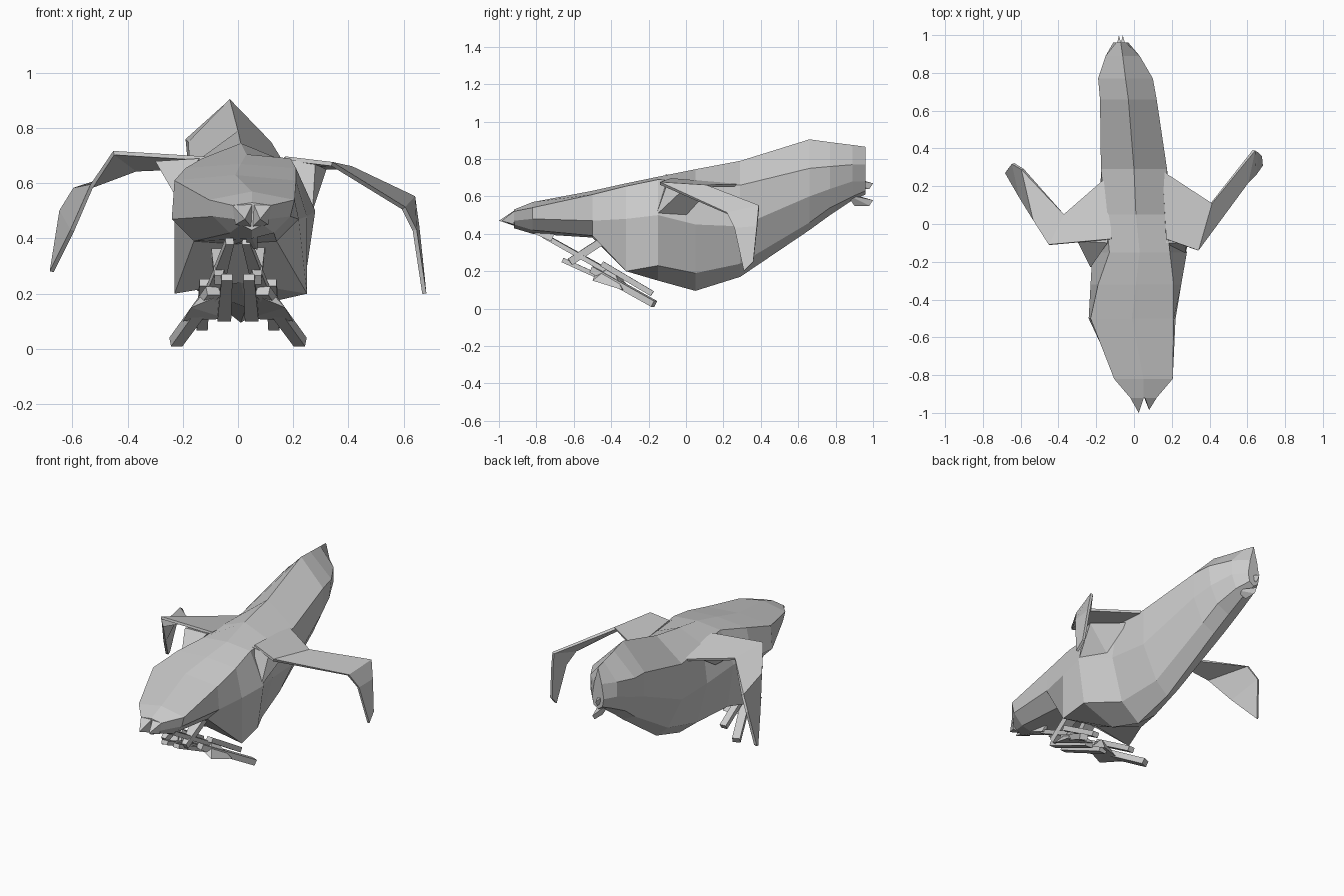
import bpy, bmesh
from mathutils import Vector


def make(name, bm):
    bmesh.ops.recalc_face_normals(bm, faces=bm.faces)
    me = bpy.data.meshes.new(name)
    bm.to_mesh(me)
    bm.free()
    ob = bpy.data.objects.new(name, me)
    bpy.context.collection.objects.link(ob)
    return ob


def hull(name, pts):
    bm = bmesh.new()
    for p in pts:
        bm.verts.new(p)
    bmesh.ops.convex_hull(bm, input=bm.verts)
    loose = [v for v in bm.verts if not v.link_faces]
    bmesh.ops.delete(bm, geom=loose, context='VERTS')
    return make(name, bm)


def beam(name, p, q, w0, w1, h):
    # tapered slat between two points
    p, q = Vector(p), Vector(q)
    side = (q - p).cross(Vector((0, 0, 1))).normalized()
    up = side.cross(q - p).normalized() * h / 2
    return hull(name, [e + side * s * w / 2 + up * t
                       for e, w in ((p, w0), (q, w1))
                       for s in (-1, 1) for t in (-1, 1)])


def ribbon(name, rows, thick):
    bm = bmesh.new()
    vs = [[bm.verts.new(p) for p in r] for r in rows]
    for a, b in zip(vs, vs[1:]):
        bm.faces.new((a[0], a[1], b[1], b[0]))
    ob = make(name, bm)
    m = ob.modifiers.new("thickness", 'SOLIDIFY')
    m.thickness = thick
    m.offset = 0
    return ob


# Body: y, centre x, top z, then half-width and z of shoulder, flank, belly edge, bottom z
stations = [
    (-0.92, .05, .53, .07, .52, .06, .47, .04, .45, .43),
    (-0.82, .05, .57, .155, .54, .14, .48, .08, .42, .40),
    (-0.50, -.01, .63, .22, .61, .23, .47, .15, .39, .38),
    (-0.32, .01, .67, .20, .655, .24, .48, .24, .20, .24),
    (-0.15, .03, .705, .16, .69, .25, .50, .21, .23, .15),
    (0.05, .01, .745, .16, .68, .19, .45, .12, .19, .095),
    (0.29, .00, .79, .175, .66, .175, .44, .08, .24, .17),
    (0.66, -.03, .905, .15, .75, .145, .60, .08, .46, .42),
    (0.77, -.045, .89, .145, .76, .13, .64, .08, .54, .50),
    (0.89, -.06, .875, .09, .77, .09, .68, .06, .60, .58),
    (0.96, -.07, .865, .025, .77, .04, .68, .03, .63, .61),
]
bm = bmesh.new()
rings = []
for y, cx, top, w1, z1, w2, z2, w3, z3, bot in stations:
    right = [(w1, z1), (w2, z2), (w3, z3)]
    loop = [(0, top)] + right + [(0, bot)] + [(-w, z) for w, z in reversed(right)]
    rings.append([bm.verts.new((cx + w, y, z)) for w, z in loop])
for a, b in zip(rings, rings[1:]):
    for i in range(8):
        j = (i + 1) % 8
        bm.faces.new((a[i], a[j], b[j], b[i]))
bm.faces.new(rings[0])
bm.faces.new(rings[-1])
make("body", bm)

# Bent arms, each a folded sheet
ribbon("right_arm", [
    [(.15, .28, .66), (.17, -.08, .69)],
    [(.41, .11, .655), (.34, -.14, .67)],
    [(.635, .39, .55), (.60, .22, .51)],
    [(.65, .38, .44), (.64, .26, .43)],
    [(.67, .36, .25), (.675, .31, .20)]], .015)
ribbon("left_arm", [
    [(-.13, .26, .66), (-.12, -.08, .69)],
    [(-.37, .05, .65), (-.45, -.11, .71)],
    [(-.59, .29, .58), (-.53, .02, .59)],
    [(-.64, .32, .50), (-.60, .14, .43)],
    [(-.67, .28, .29), (-.675, .27, .28)]], .015)

# Shoulder wedges under the arm roots
hull("right_shoulder", [(.17, -.1, .69), (.28, -.1, .67), (.27, -.16, .5),
                        (.15, .15, .65), (.2, .0, .5), (.32, .0, .65)])
hull("left_shoulder", [(-.14, -.1, .69), (-.3, -.09, .68), (-.23, -.23, .56),
                       (-.14, .15, .65), (-.2, .0, .55), (-.27, .0, .66)])

# Folded legs under the head
for s, side in ((1, "right"), (-1, "left")):
    beam(side + "_upper_leg", (s * .03, -.76, .39), (s * .09, -.42, .2), .03, .06, .025)
    beam(side + "_foot", (s * .09, -.5, .21), (s * .225, -.17, .025), .05, .045, .035)
    beam(side + "_inner_leg", (s * .04, -.66, .26), (s * .05, -.33, .11), .04, .05, .025)
    hull(side + "_leg_pad", [(s * .05, -.48, .2), (s * .17, -.5, .15), (s * .2, -.34, .1),
                             (s * .04, -.3, .11), (s * .1, -.4, .23)])
    beam(side + "_leg_root", (s * .06, -.42, .38), (s * .07, -.62, .25), .08, .03, .04)
    beam(side + "_rear_leg", (s * .12, -.45, .24), (s * .13, -.18, .08), .04, .04, .03)

# Two snout tips and the chin strut
hull("snout", [(.025, -1.0, .47), (-.02, -.92, .52), (.055, -.91, .53), (-.01, -.92, .45), (.05, -.91, .44)])
hull("snout_side", [(.08, -.985, .47), (.055, -.91, .53), (.12, -.92, .52), (.05, -.91, .44), (.11, -.92, .45)])
hull("chin_strut", [(.03, -.9, .44), (.07, -.9, .44), (.03, -.72, .37), (.07, -.72, .36), (.05, -.7, .41)])

# Tail barbs
for x, z in ((-.08, .67), (-.06, .58)):
    hull("tail_barb", [(x, 1.0, z), (x - .03, .86, z + .04),
                       (x + .04, .86, z + .03), (x, .9, z - .03), (x, .98, z - .03)])
